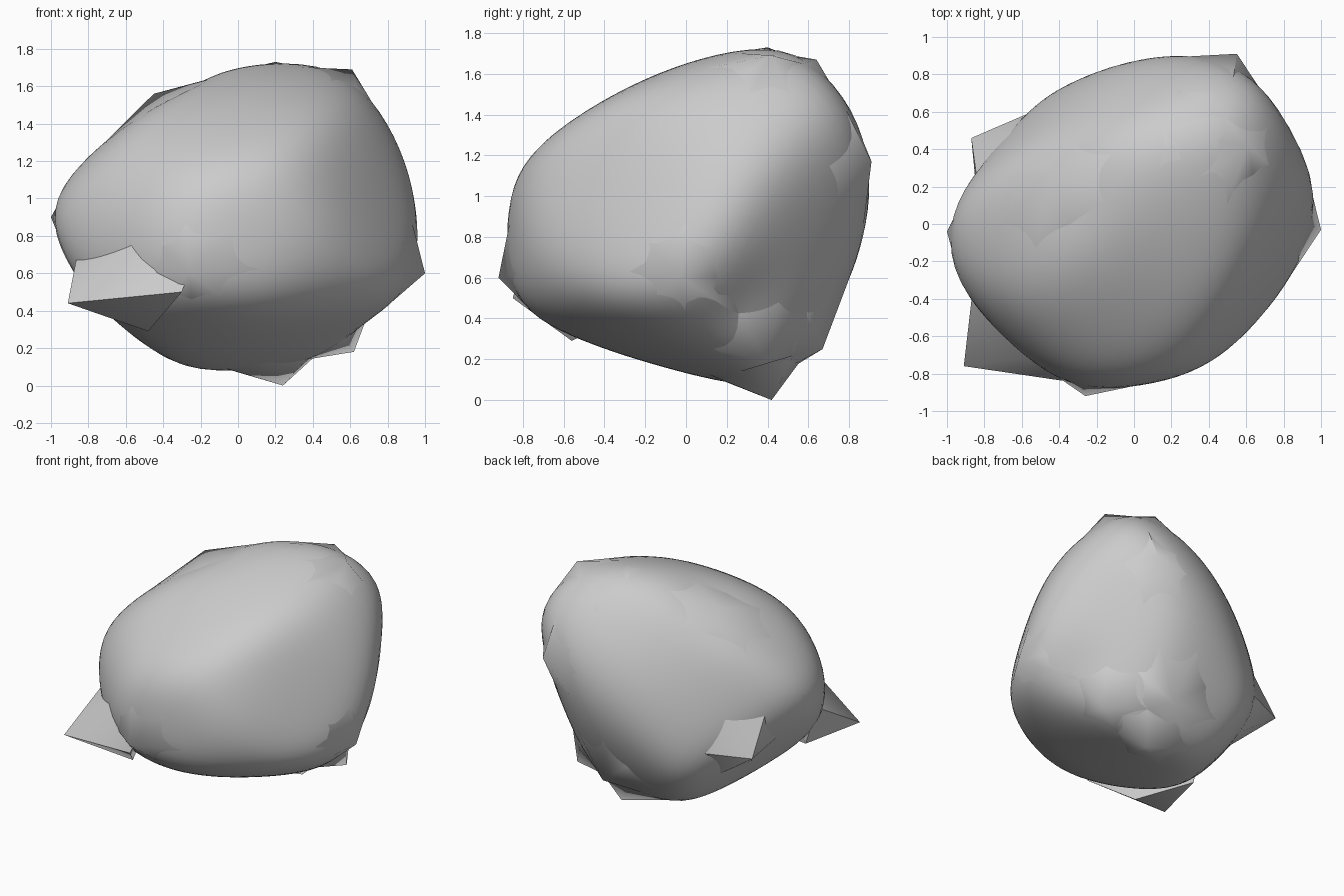
import bpy, bmesh, math
from mathutils import Vector

if "Cube" in bpy.data.objects:
    bpy.data.objects.remove(bpy.data.objects["Cube"])

CENTRE = Vector((0, 0, 0.865))
planes = []          # [normal, target offset, working offset]
POWER = 11


def outline(azimuth, elevation, pts, drop=0.0):
    """Turn the outline seen from one direction into facet planes of the rock."""
    a, e = math.radians(azimuth), math.radians(elevation)
    right = Vector((math.cos(a), math.sin(a), 0))
    away = Vector((-math.sin(a), math.cos(a), 0))
    up = away * math.sin(e) + Vector((0, 0, math.cos(e)))
    pts = [Vector((u, v - drop)) for u, v in pts]
    for p, q in zip(pts, pts[1:] + pts[:1]):
        n = Vector((p.y - q.y, q.x - p.x)).normalized()   # outlines run clockwise
        off = max(n.dot(k) for k in pts)
        planes.append([right * n.x + up * n.y, off, off])


def ray(d):
    """Softly rounded intersection of all facet planes along a ray."""
    s = sum((max(0.0, n.dot(d)) / w) ** POWER for n, _, w in planes)
    return d * s ** (-1 / POWER)


# Shallow hollows: place relative to the centre, reach, depth
dents = [(Vector((-.28, .18, .55)), .22, .04), (Vector((.74, .23, -.39)), .24, .04)]


def surface(d):
    p = ray(d)
    for c, reach, depth in dents:
        p = p - d * depth * math.exp(-((p - c).length / reach) ** 2)
    return CENTRE + p


def rock_mesh(level):
    bm = bmesh.new()
    bmesh.ops.create_icosphere(bm, subdivisions=level, radius=1)
    for v in bm.verts:
        v.co = surface(v.co.normalized())
    return bm


def finish(name, bm, angle):
    me = bpy.data.meshes.new(name)
    bm.to_mesh(me)
    bm.free()
    ob = bpy.data.objects.new(name, me)
    bpy.context.collection.objects.link(ob)
    bpy.context.view_layer.objects.active = ob
    ob.select_set(True)
    bpy.ops.object.shade_smooth_by_angle(angle=math.radians(angle))
    ob.select_set(False)


# Rock outlines: front, side, top, then the three oblique directions
outline(0, 0, [(-1, .9), (-.89, 1.15), (-.65, 1.36), (-.24, 1.64), (.15, 1.73), (.33, 1.73),
               (.58, 1.67), (.78, 1.44), (.91, 1.16), (.96, .88), (.96, .6), (.7, .3),
               (.6, .2), (.35, .07), (.0, .06), (-.31, .06), (-.58, .2), (-.82, .45),
               (-.95, .62)], .865)
outline(90, 0, [(-.92, .6), (-.86, 1.1), (-.6, 1.37), (-.38, 1.52), (.05, 1.67), (.35, 1.73),
                (.47, 1.72), (.64, 1.64), (.82, 1.41), (.9, 1.17), (.89, .86), (.83, .63),
                (.62, .24), (.42, .08), (.25, .07), (-.45, .25), (-.7, .37)], .865)
outline(0, 90, [(-1, -.04), (-.87, .25), (-.78, .48), (-.6, .62), (-.37, .74), (.03, .9),
                (.53, .9), (.87, .5), (.95, .23), (.97, -.03), (.83, -.29), (.73, -.51),
                (.31, -.82), (-.26, -.9), (-.42, -.82), (-.72, -.6), (-.92, -.34)])
outline(35, 25, [(-.97, .11), (-.91, .26), (-.74, .47), (-.2, .85), (.39, .9), (.67, .86),
                 (.95, .63), (1.01, .24), (.89, -.37), (.74, -.58), (.52, -.68), (-.08, -.74),
                 (-.55, -.65), (-.88, -.4)])
outline(215, 25, [(-.71, .76), (-.34, .79), (.08, .76), (.66, .5), (.99, .05), (.97, -.25),
                  (.78, -.48), (.11, -.9), (-.43, -.84), (-.71, -.56), (-.97, .11),
                  (-1, .31), (-.93, .5)])
outline(140, -28, [(-.22, 1.05), (.15, 1.05), (.54, .65), (.71, .5), (.86, -.25), (.45, -.74),
                   (.05, -.8), (-.28, -.78), (-.61, -.65), (-.88, -.18), (-.68, .5),
                   (-.33, .87)])

# Re-fit the offsets so the rounded rock still reaches every outline
probe = bmesh.new()
bmesh.ops.create_icosphere(probe, subdivisions=4, radius=1)
rays = [v.co.normalized() for v in probe.verts]
probe.free()


def refit(times):
    for _ in range(times):
        pts = [ray(d) for d in rays]
        for pl in planes:
            reach = max(pl[0].dot(p) for p in pts)
            pl[2] *= min(1.06, max(.94, pl[1] / reach))


refit(5)
# Ease the ridges that no outline touches
pts = [ray(d) for d in rays]
for n in [Vector((.52, -.74, .42)), Vector((-.52, .74, .42))]:
    off = .96 * max(n.dot(p) for p in pts)
    planes.append([n, off, off])
refit(4)

# Smooth rock body
finish("rock_body", rock_mesh(5), 60)

# Chipped layer: protruding low-poly corners, each blended into nearby rock
coarse = rock_mesh(3)
skin = [v.co.copy() for v in coarse.verts]
coarse.free()
corners = [(-.87, .46, .62), (-1, -.04, .9), (1, -.03, .6), (.55, .91, 1.17), (.24, .42, 0),
           (-.26, -.92, .6), (.61, .42, 1.69), (.35, .64, 1.67), (.2, .4, 1.73),
           (.62, .4, .18), (.22, .67, .25), (-.45, .25, 1.56)]
groups = [[Vector(c)] + [s for s in skin if (s - Vector(c)).length < .46] for c in corners]
# Long sharp spike at the front left
groups.append([Vector(c) for c in [(-.91, -.76, .44), (-.04, -.64, 1.23), (-.86, -.33, .7),
                                   (-.3, -.85, .5), (-.48, -.56, .29), (-.78, -.3, .42)]])
bm = bmesh.new()
for g in groups:
    vs = [bm.verts.new(c) for c in g]
    bmesh.ops.convex_hull(bm, input=vs)
bmesh.ops.delete(bm, geom=[v for v in bm.verts if not v.link_faces], context='VERTS')
finish("rock_chipped_corners", bm, 50)
